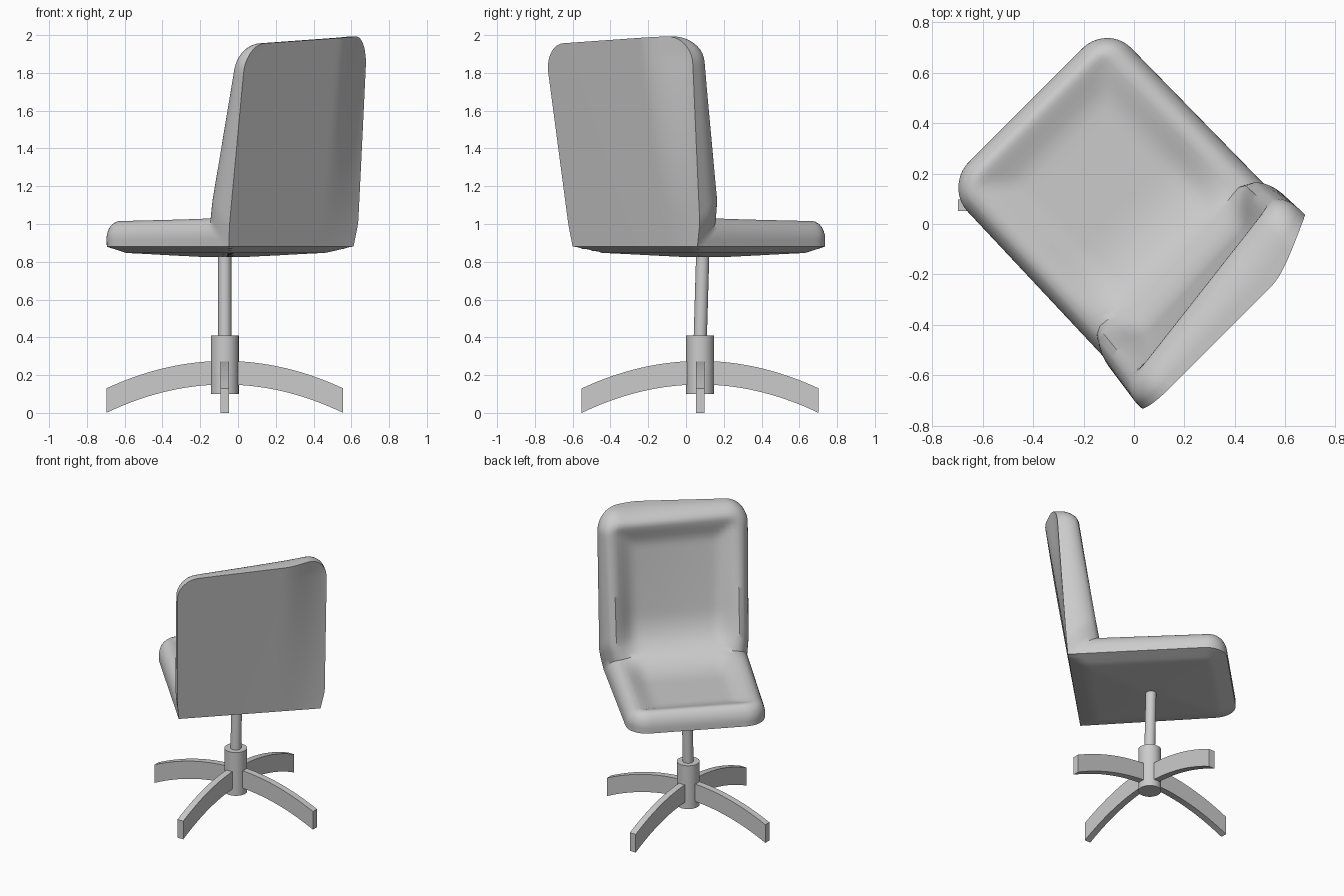
import bpy, bmesh
from math import sqrt, cos, pi, hypot, radians
from mathutils import Vector

if "Cube" in bpy.data.objects:
    bpy.data.objects.remove(bpy.data.objects["Cube"])

HUB = Vector((-0.07, 0.075, 0))


def finish(bm, name, angle=35):
    bmesh.ops.recalc_face_normals(bm, faces=bm.faces)
    me = bpy.data.meshes.new(name)
    bm.to_mesh(me)
    bm.free()
    ob = bpy.data.objects.new(name, me)
    bpy.context.collection.objects.link(ob)
    bpy.ops.object.select_all(action='DESELECT')
    ob.select_set(True)
    bpy.context.view_layer.objects.active = ob
    bpy.ops.object.shade_smooth_by_angle(angle=radians(angle))
    return ob


def tube(name, a, b, r, seg=32):
    bm = bmesh.new()
    d = b - a
    bmesh.ops.create_cone(bm, cap_ends=True, segments=seg, radius1=r, radius2=r, depth=d.length)
    rot = d.to_track_quat('Z', 'Y')
    for v in bm.verts:
        v.co = rot @ v.co + (a + b) / 2
    return finish(bm, name)


# Base: hub, post and four arched legs
tube("hub", HUB + Vector((0, 0, .10)), HUB + Vector((0, 0, .41)), .074)
tube("post", HUB + Vector((0, 0, .38)), HUB + Vector((0, .014, .86)), .035)


def leg(k):
    c, s = [(1, 0), (0, 1), (-1, 0), (0, -1)][k]
    bm = bmesh.new()
    rings = []
    for i in range(17):
        r = .04 + (.627 - .04) * i / 16
        drop = .145 * (r / .627) ** 2
        top, bot = .275 - drop, .15 - drop * .15 / .145
        rings.append([bm.verts.new(HUB + Vector((r * c - w * s, r * s + w * c, z)))
                      for w, z in ((-.023, bot), (.023, bot), (.023, top), (-.023, top))])
    for a, b in zip(rings, rings[1:]):
        for j in range(4):
            bm.faces.new((a[j], a[j - 1], b[j - 1], b[j]))
    bm.faces.new(rings[0])
    bm.faces.new(rings[-1])
    finish(bm, f"leg_{k + 1}")


for k in range(4):
    leg(k)

# Padded shell: side profiles (forward, height) for outside, rim and dished centre
R = .14


def lerp(a, b, t):
    return a + (b - a) * t


def smooth(t):
    t = max(0, min(1, t))
    return t * t * (3 - 2 * t)


def V(*p):
    return Vector(p)


OUT = (V(.637, .88), V(-.39, .88), V(-.56, 1.975))
RIM = (V(.637, 1.015), V(-.19, 1.03), V(-.39, 1.975))
DISH = (V(.637, .98), V(-.285, .97), V(-.43, 1.975))


def on(prof, part, t):
    return prof[part].lerp(prof[part + 1], t)


def dish(part, t):
    # large fillet where the seat turns into the back
    t0, t1 = .60, .32
    if part == 0 and t > t0:
        b = .5 * (t - t0) / (1 - t0)
    elif part == 1 and t < t1:
        b = .5 + .5 * t / t1
    else:
        return on(DISH, part, t)
    a, m, c = on(DISH, 0, t0), DISH[1], on(DISH, 1, t1)
    return a * (1 - b) ** 2 + m * 2 * b * (1 - b) + c * b * b


def warp(u, p, part, t, front):
    # the back bends forward on its right side and its top edge is tilted
    f, z = p
    if part == 1:
        g = min(1, t * 1.1)
        bend = .09 * smooth((u - .2) / .33)
        f += g * (.12 * u if front else bend)
        z += .05 * u * t
    return V(f, z)


def place(u, p):
    return Vector(((u - p[0]) / sqrt(2), (u + p[0]) / sqrt(2), p[1]))


corner = [.14 * (1 - cos(pi / 2 * i / 10)) for i in range(10)]
seat_rows = [(0, t) for t in corner + [.14 + .86 * i / 24 for i in range(24)]]
back_rows = [(1, i / 28 * .86) for i in range(28)] + [(1, 1 - t) for t in [.14] + corner[::-1]]
edge = [.1 * (i / 8) ** 2 for i in range(8)]
half = edge + [.1 + .9 * i / 14 for i in range(14)]
cols = [-(1 - h) for h in half] + [0] + [1 - h for h in half[::-1]]

bm = bmesh.new()
outer, inner = [], []
for part, t in seat_rows + back_rows:
    if part == 0:
        W, mid, q = lerp(.457, .467, t), lerp(.03, .008, t), t
    else:
        kick = min(1, t / .11)
        W = .467 + .018 * kick + .017 * t
        mid, q = lerp(.008, .016, kick) - .013 * t, 1 - t
    w = W - (R - sqrt(max(0, R * R - (R - q) ** 2)) if q < R else 0)
    ro, ri = [], []
    for c in cols:
        u = c * w
        e = W - abs(u)
        d = R - hypot(R - e, R - q) if e < R and q < R else min(e, q)
        d = max(0, d)
        po = warp(u, on(OUT, part, t), part, t, False)
        rim = warp(u, on(RIM, part, t), part, t, True)
        hollow = warp(u, dish(part, t), part, t, True)
        k = 1 - min(1, d / .085)
        pad = po.lerp(rim, .25 + .75 * sqrt(max(0, 1 - k * k)))
        pad = pad.lerp(hollow, smooth((d - .06) / .17))
        if part == 0:  # shallow convex underside
            g = min(d, 1 - t)
            po = po - V(0, .025 * min(1, g / .1) + .03 * min(1, g / .4))
        ro.append(bm.verts.new(place(u + mid, po)))
        ri.append(bm.verts.new(place(u + mid, pad)))
    outer.append(ro)
    inner.append(ri)


def sheet(g):
    for a, b in zip(g, g[1:]):
        for j in range(len(a) - 1):
            bm.faces.new((a[j], a[j + 1], b[j + 1], b[j]))


def border(g):
    return g[0][:-1] + [r[-1] for r in g[:-1]] + g[-1][:0:-1] + [r[0] for r in g[:0:-1]]


sheet(outer)
sheet(inner)
lo, hi = border(outer), border(inner)
for i in range(len(lo)):
    bm.faces.new((lo[i - 1], lo[i], hi[i], hi[i - 1]))
finish(bm, "padded_seat_and_back", 40)
